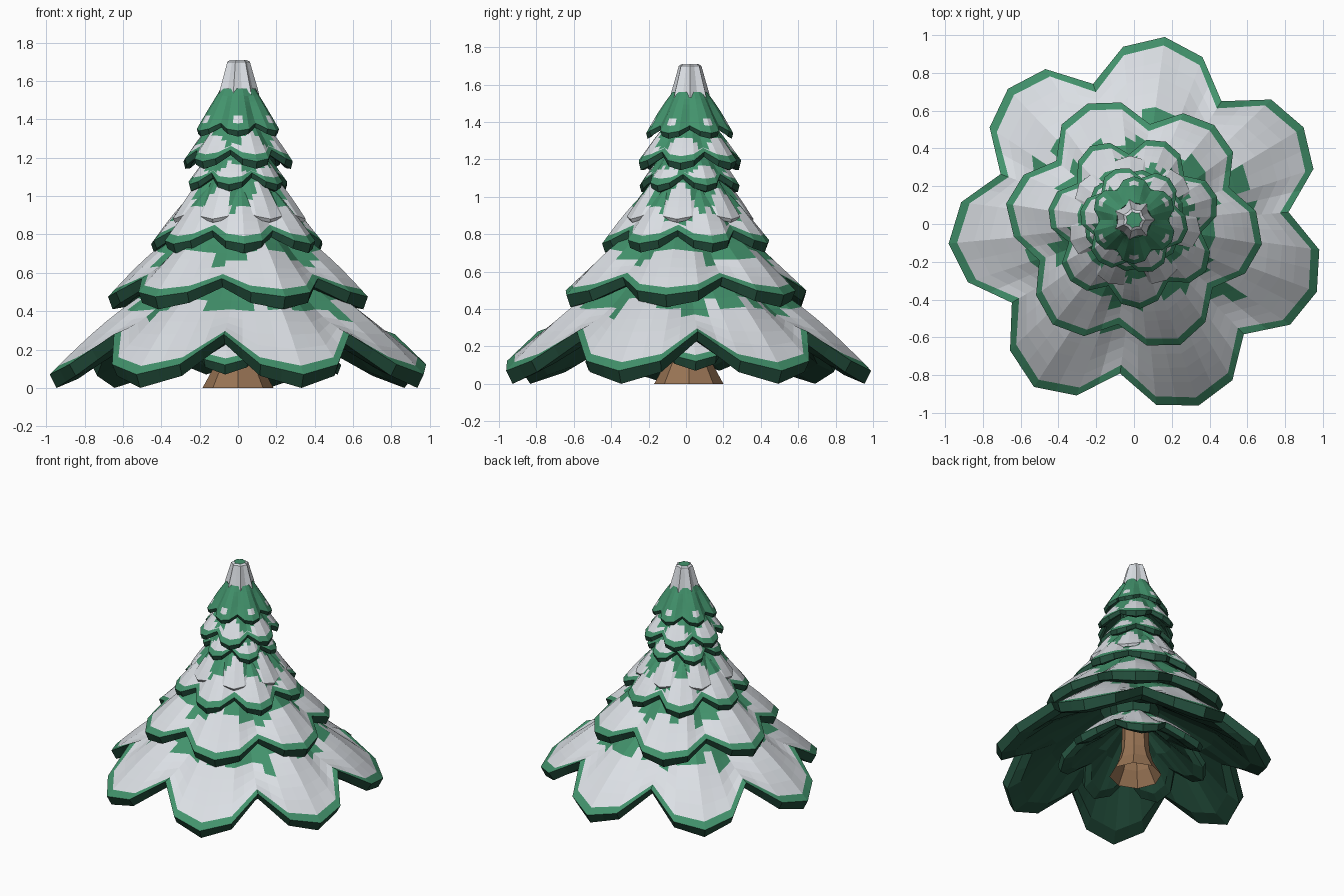
import bpy, bmesh, math, random
from math import sin, cos, pi, radians
from mathutils import Vector

random.seed(4)
cube = bpy.data.objects.get("Cube")
if cube:
    bpy.data.objects.remove(cube)


def material(name, rgb):
    m = bpy.data.materials.new(name)
    m.use_nodes = True
    m.diffuse_color = (*rgb, 1)
    m.node_tree.nodes["Principled BSDF"].inputs["Base Color"].default_value = (*rgb, 1)
    return m


GREEN, SNOW, DARK, BARK = range(4)
MATS = [material("needle green", (0.055, 0.29, 0.15)),
        material("snow", (0.71, 0.74, 0.78)),
        material("shaded green", (0.017, 0.078, 0.046)),
        material("bark brown", (0.31, 0.172, 0.088))]


def finish(name, bm):
    bmesh.ops.recalc_face_normals(bm, faces=bm.faces)
    mesh = bpy.data.meshes.new(name)
    bm.to_mesh(mesh)
    bm.free()
    for m in MATS:
        mesh.materials.append(m)
    obj = bpy.data.objects.new(name, mesh)
    bpy.context.collection.objects.link(obj)
    return obj


def lerp(a, b, t):
    return a + (b - a) * t


ROWS = (0.2, 0.32, 0.44, 0.56, 0.68, 0.82, 1)
CORNERS = 4


def tier(name, radius, z_tip, z_notch, r_in, z_in, thick, petals, turn,
         limit, valley, x=0.0, y=0.0, style="rimmed"):
    """Scalloped ring of petals: snowy top, green border, dark underside."""
    bm = bmesh.new()
    corners = []
    for i in range(petals * CORNERS):
        k = i % CORNERS        # 0 is the notch, 2 the tip, 1 and 3 the shoulders
        w = abs(k - 2) / 2
        a = radians(turn) + (i / CORNERS - 0.5) * 2 * pi / petals
        r0 = radius * (0.785, 0.95, 1, 0.95)[k] * random.uniform(0.99, 1.01)
        z0 = lerp(z_tip, z_notch, (1, 0.25, 0, 0.25)[k])

        def top(s):
            hump = 0.045 * (1 - w) - 0.05 * w * w
            return (lerp(r0, r_in, s), lerp(z0, z_in, s) + radius * hump * sin(pi * s))

        border = 0.045 * radius ** 0.5 / (r0 - r_in)
        path = [top(0), top(min(border, 0.18))] + [top(s) for s in ROWS]
        # Underside, from the inner ring back out to the lower rim
        path.append((r_in * 0.6, z_in - thick))
        for s, drop in ((0.6, 1.8), (0.22, lerp(2.4, 1.3, w))):
            r, z = top(s)
            path.append((r, max(z - thick * drop, 0.01)))
        path.append((r0 - 0.035 * radius, z0 - thick * lerp(1, 0.7, w)))
        corners.append([Vector((r * cos(a) + x, r * sin(a) + y, z)) for r, z in path])

    # A straight midpoint column between corners keeps the petal edges angular
    rings = []
    for one, two in zip(corners, corners[1:] + corners[:1]):
        rings.append([bm.verts.new(p) for p in one])
        rings.append([bm.verts.new((p + q) / 2) for p, q in zip(one, two)])

    total = len(rings[0])
    count = len(rings)
    for i in range(count):
        w = abs((i % (2 * CORNERS) + 0.5) / CORNERS - 1)
        edge = limit - valley * w * w + random.uniform(-0.08, 0.08)
        one, two = rings[i], rings[(i + 1) % count]
        for k in range(total):
            n = (k + 1) % total
            f = bm.faces.new((one[k], two[k], two[n], one[n]))
            if style == "clumps" and k in (0, total - 1):
                f.material_index = SNOW if w < 0.7 else GREEN
            elif k == 0:
                f.material_index = GREEN
            elif k <= len(ROWS):
                mid = ROWS[k - 1] - 0.06
                snowy = (0.1 < mid < 0.35 and w < 0.3) if style == "spots" else mid < edge
                f.material_index = SNOW if snowy else GREEN
            else:
                f.material_index = DARK
    return finish(name, bm)


# Branch tiers: radius, tip z, notch z, inner radius, inner z, thickness,
# petal count, turn, snow limit, snow loss in the valleys, centre
tier("under_branches", 0.54, 0.12, 0.24, 0.10, 0.50, 0.05, 7, 57, 0.8, 0.2)
tier("branches_1", 1.01, 0.07, 0.28, 0.34, 0.60, 0.07, 7, 31, 0.6, 0.13, 0.03, -0.01)
tier("branches_2", 0.68, 0.475, 0.57, 0.24, 0.86, 0.065, 6, 51, 0.57, 0.2)
tier("branches_3", 0.46, 0.75, 0.82, 0.18, 1.07, 0.048, 7, 17, 0.55, 0.35, 0, 0.01)
tier("snow_clumps", 0.355, 0.88, 0.94, 0.15, 1.15, 0.018, 7, 42, 0.66, 1.0, 0, 0.01, "clumps")
tier("branches_4", 0.27, 1.06, 1.12, 0.14, 1.23, 0.034, 6, 20, 0.58, 0.55, 0, 0.02)
tier("branches_5", 0.29, 1.18, 1.24, 0.12, 1.40, 0.038, 6, 50, 0.62, 0.55, 0, 0.02)
tier("branches_6", 0.232, 1.34, 1.38, 0.092, 1.56, 0.03, 6, 30, 0, 0, 0, 0.02, "spots")


def lathe(name, profile, sides, flute, colour, y, caps):
    """Stack of rings; flute pulls every second corner inward."""
    bm = bmesh.new()
    rings = []
    for r, z in profile:
        rings.append([bm.verts.new((
            r * (1 - flute * (i % 2)) * cos(2 * pi * i / sides),
            r * (1 - flute * (i % 2)) * sin(2 * pi * i / sides) + y, z))
            for i in range(sides)])
    for low, high in zip(rings, rings[1:]):
        for i in range(sides):
            j = (i + 1) % sides
            bm.faces.new((low[i], low[j], high[j], high[i])).material_index = colour
    for ring, cap in zip((rings[0], rings[-1]), caps):
        if cap is not None:
            bm.faces.new(ring).material_index = cap
    return finish(name, bm)


# Snow cap with a green tip, hidden core and flared trunk, open at the foot
lathe("snow_cap", [(0.11, 1.53), (0.103, 1.56), (0.082, 1.63), (0.062, 1.7), (0.045, 1.71)],
      14, 0.18, SNOW, 0.022, (DARK, GREEN))
lathe("inner_core", [(0.16, 0.45), (0.2, 0.7), (0.13, 1.1), (0.07, 1.54)],
      8, 0, DARK, 0.01, (DARK, DARK))
lathe("trunk", [(0.185, 0.0), (0.125, 0.11), (0.1, 0.2), (0.09, 0.5)],
      8, 0, BARK, 0.015, (None, BARK))
